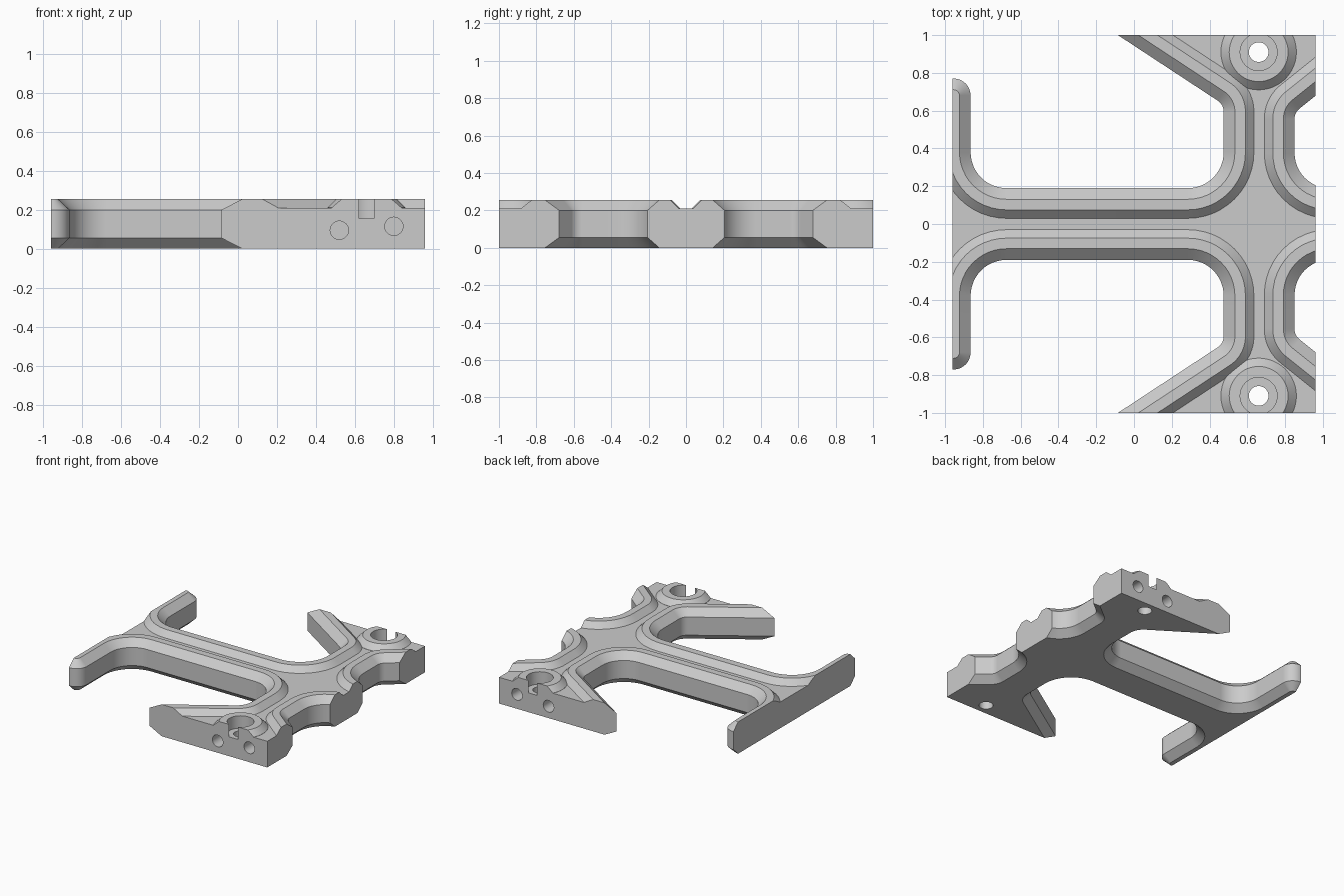
import bpy, bmesh, math
from mathutils import Vector

if "Cube" in bpy.data.objects:
    bpy.data.objects.remove(bpy.data.objects["Cube"])

FLOOR, TOP = 0.21, 0.255
grey = bpy.data.materials.new("plain grey")
grey.diffuse_color = (0.6, 0.6, 0.6, 1)
grey.use_nodes = True
grey.node_tree.nodes["Principled BSDF"].inputs["Base Color"].default_value = grey.diffuse_color


def loft(name, rings):
    """Closed solid through rings with equal point counts."""
    bm = bmesh.new()
    loops = [[bm.verts.new(p) for p in ring] for ring in rings]
    n = len(loops[0])
    for a, b in zip(loops, loops[1:]):
        for i in range(n):
            j = (i + 1) % n
            bm.faces.new((a[i], a[j], b[j], b[i]))
    bm.faces.new(loops[0][::-1])
    bm.faces.new(loops[-1])
    bmesh.ops.recalc_face_normals(bm, faces=bm.faces)
    mesh = bpy.data.meshes.new(name)
    bm.to_mesh(mesh)
    bm.free()
    mesh.materials.append(grey)
    ob = bpy.data.objects.new(name, mesh)
    bpy.context.collection.objects.link(ob)
    return ob


def outline(corners, off, z, steps=12):
    """Counter-clockwise rounded polygon grown outward by off."""
    pts, n = [], len(corners)
    for i, (x, y, r) in enumerate(corners):
        p = Vector((x, y))
        d1 = (p - Vector(corners[i - 1][:2])).normalized()
        d2 = (Vector(corners[(i + 1) % n][:2]) - p).normalized()
        n1, n2 = Vector((d1.y, -d1.x)), Vector((d2.y, -d2.x))
        p = p + (n1 + n2) * (off / (1 + n1.dot(n2)))
        if r == 0:
            pts.append((p.x, p.y, z))
            continue
        turn = math.atan2(d1.x * d2.y - d1.y * d2.x, d1.dot(d2))
        s = 1 if turn > 0 else -1
        rad = r + s * off
        start = p - d1 * rad * math.tan(abs(turn) / 2)
        centre = start - n1 * s * rad
        v = start - centre
        for k in range(steps + 1):
            a = turn * k / steps
            pts.append((centre.x + v.x * math.cos(a) - v.y * math.sin(a),
                        centre.y + v.x * math.sin(a) + v.y * math.cos(a), z))
    return pts


def flip(corners, side):
    return corners if side > 0 else [(x, -y, r) for x, y, r in corners[::-1]]


def circle(x, y, r, z, n=48):
    return [(x + r * math.cos(2 * math.pi * k / n),
             y + r * math.sin(2 * math.pi * k / n), z) for k in range(n)]


def box(name, x, y, z0, z1):
    sq = [(-x, -y), (x, -y), (x, y), (-x, y)]
    return loft(name, [[(a, b, z) for a, b in sq] for z in (z0, z1)])


def combine(ob, other, op):
    mod = ob.modifiers.new(op.lower(), 'BOOLEAN')
    mod.operation, mod.solver, mod.object = op, 'EXACT', other
    bpy.context.view_layer.objects.active = ob
    bpy.ops.object.modifier_apply(modifier=mod.name)
    bpy.data.objects.remove(other, do_unlink=True)


# Pocket outlines on the +y side: (x, y, corner radius)
inner = [(-0.865, 0.19, 0.19), (0.475, 0.19, 0.19),
         (0.475, 0.632, 0.07), (-0.694, 1.4, 0)]
left_pocket = [(-1.4, 0.77, 0), (-0.865, 0.77, 0.09)] + inner + [(-1.4, 1.4, 0)]
left_ridge = [(-0.865, 1.4, 0)] + inner
right_pocket = [(1.5, 0.19, 0), (1.5, 1.11, 0), (0.85, 0.59, 0.07), (0.85, 0.19, 0.185)]

# Base plate, oversized and trimmed later
frame = box("frame", 1.2, 1.2, 0, FLOOR)

# Raised ridges that follow every pocket, and screw bosses
for side in (1, -1):
    for shape in (left_ridge, right_pocket):
        c = flip(shape, side)
        combine(frame, loft("ridge", [outline(c, 0.16, 0.1), outline(c, 0.16, FLOOR),
                                      outline(c, 0.115, TOP)]), 'UNION')
    y = 0.91 * side
    combine(frame, loft("boss", [circle(0.66, y, 0.2, 0.11), circle(0.66, y, 0.2, FLOOR + 0.001),
                                 circle(0.66, y, 0.156, TOP - 0.0005)]), 'UNION')

# Trim to the final rectangle
combine(frame, box("trim", 0.96, 1.0, -0.5, 0.5), 'INTERSECT')

for side in (1, -1):
    # Pockets with chamfered lower and upper rims
    for shape in (left_pocket, right_pocket):
        c = flip(shape, side)
        levels = ((0.071, -0.011), (0, 0.055), (0, 0.2), (0.071, 0.266))
        combine(frame, loft("pocket", [outline(c, o, z) for o, z in levels]), 'DIFFERENCE')
    # Screw recess and through hole
    y = 0.91 * side
    combine(frame, loft("recess", [circle(0.66, y, 0.098, 0.155),
                                   circle(0.66, y, 0.098, 0.4)]), 'DIFFERENCE')
    combine(frame, loft("screw_hole", [circle(0.66, y, 0.052, -0.1),
                                       circle(0.66, y, 0.052, 0.3)]), 'DIFFERENCE')
    # Round pin holes in the end faces
    for x, z in ((0.52, 0.095), (0.80, 0.115)):
        rings = [[(px, e * side, pz) for px, pz, _ in circle(x, z, 0.047, 0, 32)]
                 for e in (0.85, 1.1)]
        combine(frame, loft("pin_hole", rings), 'DIFFERENCE')

# Smooth fillets, crisp chamfers
bpy.ops.object.select_all(action='DESELECT')
frame.select_set(True)
bpy.context.view_layer.objects.active = frame
bpy.ops.object.shade_smooth_by_angle(angle=math.radians(25))
mod = frame.modifiers.new("weighted", 'WEIGHTED_NORMAL')
mod.keep_sharp = True
